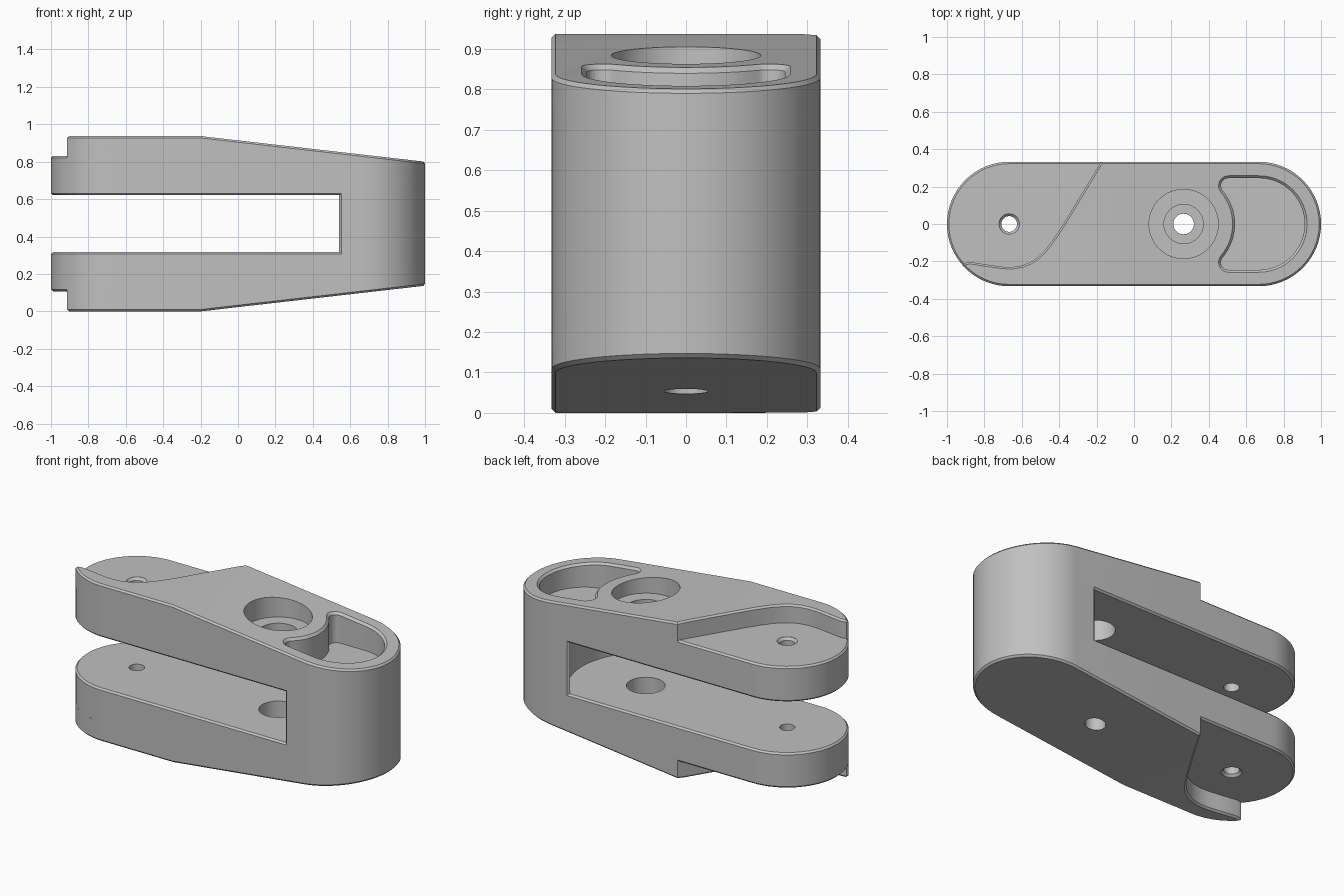
import bpy, bmesh
from math import cos, sin, radians
from mathutils import Vector, Matrix

if "Cube" in bpy.data.objects:
    bpy.data.objects.remove(bpy.data.objects["Cube"], do_unlink=True)

HEIGHT = 0.937
R, CX = 0.3325, 0.6675          # end radius and end centre
SLOT_LO, SLOT_HI = 0.316, 0.621
STEP = 0.83                     # height of the recessed shelf
CH = 0.01                       # edge chamfer
PIVOT = 0.265

grey = bpy.data.materials.new("machined_grey")
grey.use_nodes = True
grey.diffuse_color = (0.53, 0.53, 0.53, 1)
grey.node_tree.nodes["Principled BSDF"].inputs["Base Color"].default_value = (0.53, 0.53, 0.53, 1)


def arc(cx, cy, r, a0, a1, n=32):
    return [(cx + r * cos(radians(a0 + (a1 - a0) * i / n)),
             cy + r * sin(radians(a0 + (a1 - a0) * i / n))) for i in range(n + 1)]


def link(name, bm):
    bmesh.ops.recalc_face_normals(bm, faces=bm.faces)
    mesh = bpy.data.meshes.new(name)
    bm.to_mesh(mesh)
    bm.free()
    mesh.materials.append(grey)
    ob = bpy.data.objects.new(name, mesh)
    bpy.context.scene.collection.objects.link(ob)
    return ob


def prism(name, outline, z_lo, z_hi, ch_lo=0, ch_hi=0, flip=False):
    """Extrude an outline between two heights given as functions of x, with chamfered rims."""
    bm = bmesh.new()
    bm.faces.new([bm.verts.new((x, y, 0)) for x, y in outline])
    bmesh.ops.remove_doubles(bm, verts=bm.verts, dist=0.0005)
    for x in (-0.2, 0):
        bmesh.ops.bisect_plane(bm, geom=bm.verts[:] + bm.edges[:] + bm.faces[:],
                               plane_co=(x, 0, 0), plane_no=(1, 0, 0))
    low = bm.faces[:]
    low_verts = bm.verts[:]
    ext = bmesh.ops.extrude_face_region(bm, geom=low, use_keep_orig=True)["geom"]
    high = [g for g in ext if isinstance(g, bmesh.types.BMFace)]
    for v in low_verts:
        v.co.z = z_lo(v.co.x) + ch_lo
    for v in {v for f in high for v in f.verts}:
        v.co.z = z_hi(v.co.x) - ch_hi
    bmesh.ops.recalc_face_normals(bm, faces=bm.faces)
    for faces, ch, way in ((low, ch_lo, -1), (high, ch_hi, 1)):
        if ch:
            bmesh.ops.inset_region(bm, faces=faces, thickness=ch, depth=0,
                                   use_even_offset=True, use_boundary=True)
            for v in {v for f in faces for v in f.verts}:
                v.co.z += way * ch
    if flip:
        for v in bm.verts:
            v.co.z = HEIGHT - v.co.z
    return link(name, bm)


def lathe(name, x, profile):
    """Spin an (r, z) profile about a vertical axis."""
    bm = bmesh.new()
    vs = [bm.verts.new((x + r, 0, z)) for r, z in profile]
    es = [bm.edges.new(pair) for pair in zip(vs, vs[1:])]
    bmesh.ops.spin(bm, geom=vs + es, cent=(x, 0, 0), axis=(0, 0, 1),
                   angle=radians(360), steps=40)
    bmesh.ops.remove_doubles(bm, verts=bm.verts, dist=0.0005)
    return link(name, bm)


def finish(ob, cutters=()):
    """Cut the part, then bake the result with crisp smooth shading."""
    for c in cutters:
        c.hide_render = True
        mod = ob.modifiers.new(c.name, "BOOLEAN")
        mod.operation, mod.solver, mod.object = "DIFFERENCE", "EXACT", c
    bpy.context.view_layer.update()
    graph = bpy.context.evaluated_depsgraph_get()
    mesh = bpy.data.meshes.new_from_object(ob.evaluated_get(graph))
    ob.modifiers.clear()
    ob.data = mesh
    mesh.shade_smooth()
    mesh.set_sharp_from_angle(angle=radians(28))


# Height rules: sloping outer skin, and the hidden joint under it
def skin(x):
    return HEIGHT - 0.137 * max(0, x + 0.2) / 1.2


def joint(x):
    return STEP - 0.11 * max(0, x)


def level(z):
    return lambda x: z


def pocket(grow):
    """Kidney outline wrapped around the pivot boss."""
    half = (arc(CX, 0, 0.245 + grow, 0, 90, 20)
            + arc(0.505, 0.205, 0.04 + grow, 90, 215, 10)
            + arc(PIVOT, 0, 0.275 - grow, 38, 0, 10))
    return half + [(x, -y) for x, y in half[-2:0:-1]]


# Outlines
stadium = arc(CX, 0, R, -90, 90) + arc(-CX, 0, R, 90, 270)
shelf_edge = [(-0.176, R), (-0.39, -0.02), (-0.435, -0.087), (-0.476, -0.14),
              (-0.515, -0.178), (-0.556, -0.205), (-0.60, -0.222), (-0.65, -0.23),
              (-0.70, -0.229), (-0.76, -0.221), (-0.877, -0.203), (-0.91, -0.21)]
cap_outline = shelf_edge + arc(-CX, 0, R, 222, 270, 14) + arc(CX, 0, R, -90, 90)
heel_outline = (arc(CX, 0, R, -90, 90) + [(0.553, R)]
                + arc(PIVOT, 0, 0.422, 49.3, -49.3) + [(0.553, -R)])

# Bores shared by both arms
pivot_bore = lathe("pivot_bore_cutter", PIVOT, [
    (0, -0.1), (0.055, -0.1), (0.055, 0.15), (0.105, 0.15),
    (0.105, 0.78), (0.185, 0.78), (0.185, 1.1), (0, 1.1)])
pin_bore = lathe("pin_bore_cutter", -CX, [
    (0, -0.1), (0.055, -0.1), (0.055, 0.108), (0.042, 0.122),
    (0.042, STEP - 0.015), (0.055, STEP - 0.001), (0.055, 1.1), (0, 1.1)])
helpers = [pivot_bore, pin_bore]

# Two mirrored fork arms, each a plate with a stepped sloping cap
for side, flip in (("upper", False), ("lower", True)):
    plate = prism(side + "_arm_plate", stadium, level(SLOT_HI), joint, CH, CH, flip)
    cap = prism(side + "_arm_cap", cap_outline, lambda x: joint(x) - CH, skin, 0, CH, flip)
    well = prism(side + "_pocket_cutter", pocket(0), level(0.68), level(1.1), flip=flip)
    rim = prism(side + "_pocket_rim_cutter", pocket(0.013), lambda x: skin(x) - 0.013,
                level(1.1), 0.013, 0, flip)
    finish(plate, (pivot_bore, pin_bore, well))
    finish(cap, (pivot_bore, well, rim))
    helpers += [well, rim]

# Solid heel joining the arms, hollowed on the slot side
heel = prism("heel_block", heel_outline, level(SLOT_LO - CH), level(SLOT_HI + CH))
finish(heel)

for ob in helpers:
    bpy.data.objects.remove(ob, do_unlink=True)
